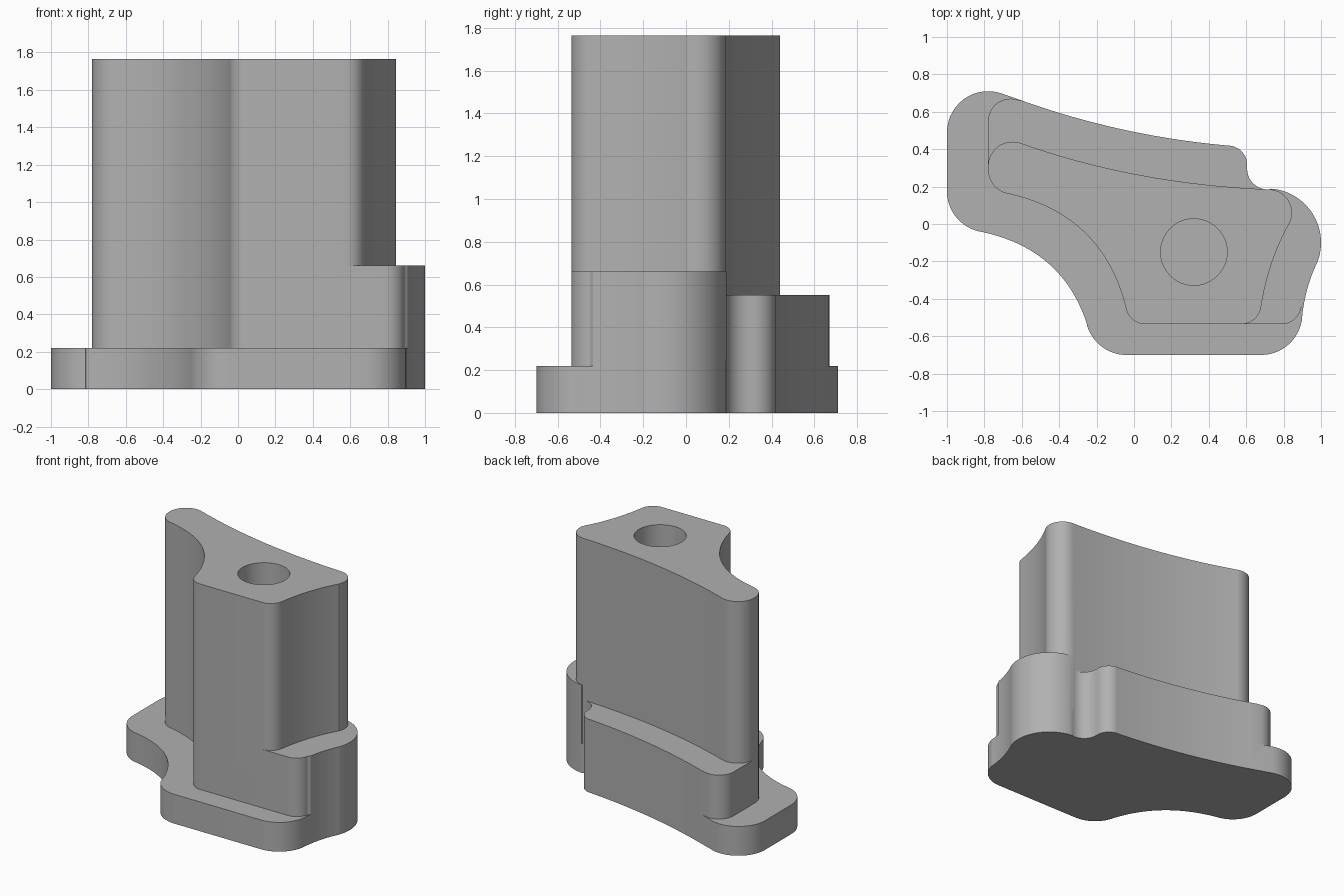
import bpy, bmesh, math
from mathutils import Vector

if "Cube" in bpy.data.objects:
    bpy.data.objects.remove(bpy.data.objects["Cube"])


def arc(cx, cy, r, a0, a1, n=14):
    """Points on a circular arc, angles in degrees."""
    angles = [math.radians(a0 + (a1 - a0) * i / n) for i in range(n + 1)]
    return [(cx + r * math.cos(a), cy + r * math.sin(a)) for a in angles]


def curve(p0, mid, p1, n=20):
    """Smooth curve from p0 to p1 passing through mid."""
    a, m, b = Vector(p0), Vector(mid), Vector(p1)
    c = 2 * m - (a + b) / 2
    return [tuple(a * (1 - t) ** 2 + c * 2 * t * (1 - t) + b * t * t)
            for t in (i / n for i in range(n + 1))]


def prism(name, points, z0, z1):
    """Extrude a closed outline between two heights."""
    outline = []
    for p in points:
        if not outline or math.dist(p, outline[-1]) > 1e-4:
            outline.append(p)
    if math.dist(outline[0], outline[-1]) < 1e-4:
        outline.pop()
    bm = bmesh.new()
    face = bm.faces.new([bm.verts.new((x, y, z0)) for x, y in outline])
    top = bmesh.ops.extrude_face_region(bm, geom=[face])["geom"]
    bmesh.ops.translate(bm, vec=(0, 0, z1 - z0),
                        verts=[v for v in top if isinstance(v, bmesh.types.BMVert)])
    bmesh.ops.recalc_face_normals(bm, faces=bm.faces)
    mesh = bpy.data.meshes.new(name)
    bm.to_mesh(mesh)
    bm.free()
    obj = bpy.data.objects.new(name, mesh)
    bpy.context.collection.objects.link(obj)
    return obj


def combine(target, tool, operation):
    """Apply a boolean and discard the tool object."""
    mod = target.modifiers.new(operation.lower(), "BOOLEAN")
    mod.operation, mod.solver, mod.object = operation, "EXACT", tool
    bpy.context.view_layer.objects.active = target
    bpy.ops.object.modifier_apply(modifier=mod.name)
    bpy.data.objects.remove(tool)


# Wall outlines shared by the base and the two ledges
back_wall = (curve((-0.60, 0.66), (-0.05, 0.503), (0.518, 0.418))
             + arc(0.50, 0.315, 0.105, 80, 0)
             + arc(0.715, 0.295, 0.11, 180, 275))
right_lobe = arc(0.71, -0.10, 0.29, 85, -20, 24)
right_wall = curve((0.9825, -0.199), (0.925, -0.353), (0.897, -0.518))

# Wide base plate
base = prism("bracket_body",
             arc(-0.78, 0.49, 0.22, 180, 72) + back_wall + right_lobe + right_wall
             + arc(0.68, -0.48, 0.22, -10, -90)
             + arc(-0.04, -0.48, 0.22, -90, -165)
             + curve((-0.25, -0.54), (-0.455, -0.213), (-0.814, -0.042))
             + arc(-0.78, 0.175, 0.22, 261, 180),
             0, 0.22)

# Ledge along the back, tucked into the tower
back_ledge = prism("back_ledge",
                   [(-0.78, 0.30)] + arc(-0.66, 0.55, 0.12, 180, 72) + back_wall
                   + [(0.70, 0.10), (0.0, 0.10), (-0.60, 0.30)],
                   0, 0.55)

# Rounded ledge on the right
right_ledge = prism("right_ledge",
                    right_lobe + [p for p in right_wall if p[1] > -0.44]
                    + arc(0.79, -0.43, 0.105, -10, -90)
                    + [(0.575, -0.535), (0.50, -0.30), (0.60, 0.05)],
                    0, 0.66)

# Tall tower
tower = prism("tower",
              arc(-0.65, 0.31, 0.13, 180, 72)
              + curve((-0.61, 0.434), (0.03, 0.262), (0.72, 0.185))
              + arc(0.72, 0.06, 0.125, 85, -25)
              + curve((0.833, 0.007), (0.738, -0.205), (0.68, -0.44))
              + arc(0.575, -0.43, 0.105, -5, -90)
              + arc(0.06, -0.43, 0.105, -90, -165)
              + curve((-0.041, -0.457), (-0.26, -0.049), (-0.672, 0.162))
              + arc(-0.65, 0.29, 0.13, 260, 180),
              0, 1.765)

# Join the parts, then drill the bore from the top
for part in (tower, back_ledge, right_ledge):
    combine(base, part, "UNION")
bore = prism("bore_cutter", arc(0.32, -0.15, 0.178, 0, 360, 48), 0.8, 1.9)
combine(base, bore, "DIFFERENCE")

# Merge flat seams left by the joins
bm = bmesh.new()
bm.from_mesh(base.data)
bmesh.ops.remove_doubles(bm, verts=bm.verts, dist=1e-4)
bmesh.ops.dissolve_limit(bm, angle_limit=math.radians(0.2),
                         verts=bm.verts, edges=bm.edges)
bm.to_mesh(base.data)
bm.free()

# Single grey finish
grey = bpy.data.materials.new("grey")
grey.diffuse_color = (0.44, 0.44, 0.44, 1)
grey.use_nodes = True
grey.node_tree.nodes["Principled BSDF"].inputs["Base Color"].default_value = grey.diffuse_color
base.data.materials.clear()
base.data.materials.append(grey)

bpy.ops.object.select_all(action="DESELECT")
base.select_set(True)
bpy.context.view_layer.objects.active = base
bpy.ops.object.shade_smooth_by_angle(angle=math.radians(30))
